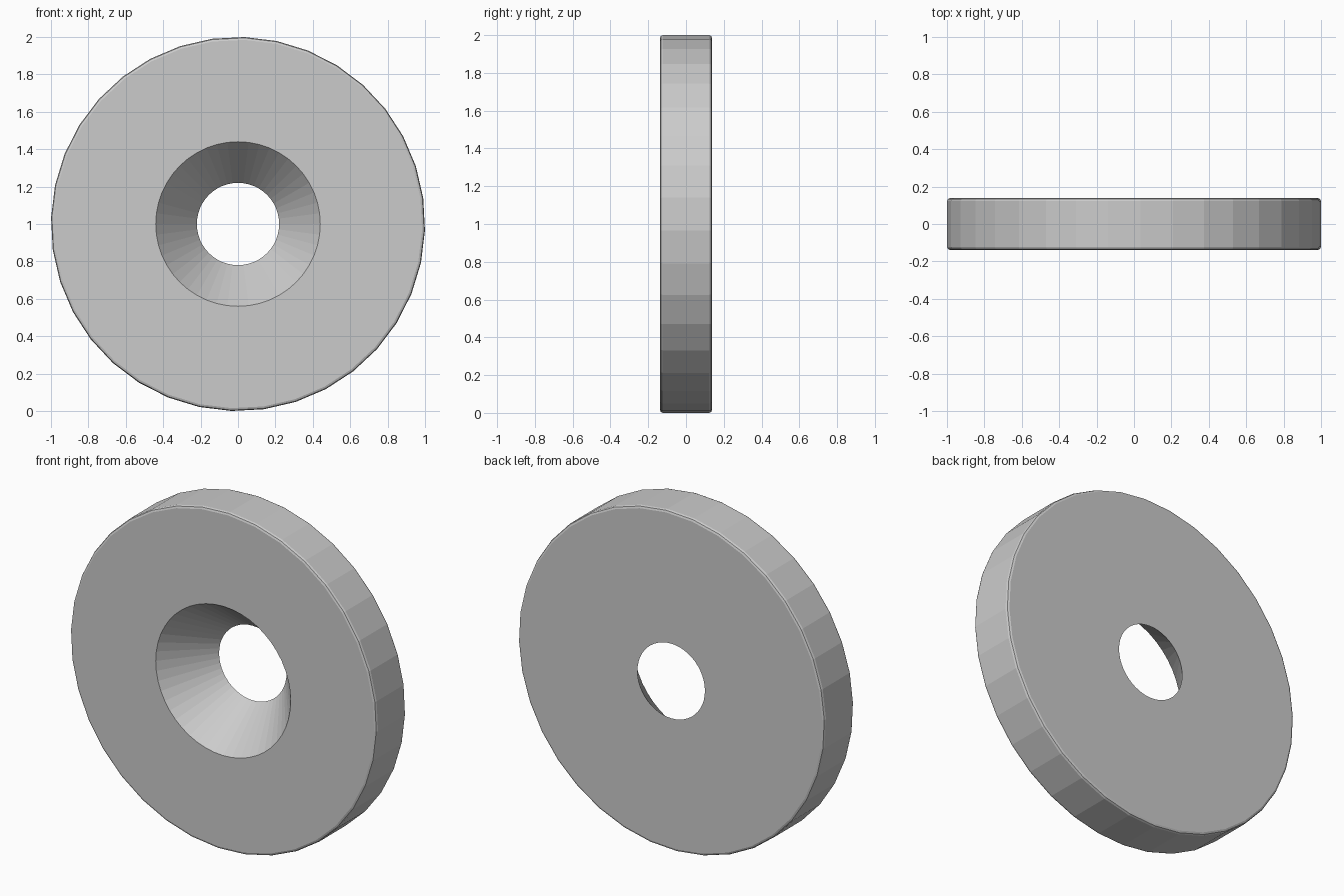
import bpy, bmesh
from math import radians
from mathutils import Matrix

if "Cube" in bpy.data.objects:
    bpy.data.objects.remove(bpy.data.objects["Cube"])

HALF = 0.138          # half the thickness of the disc
R_FRONT, R_BACK = 0.44, 0.22


def cone_object(name, sides, r_back, r_front, depth, spin=0, bevel=0):
    """Cone or cylinder lying along y, r_front facing -y, centred at z = 1."""
    bm = bmesh.new()
    bmesh.ops.create_cone(bm, cap_ends=True, segments=sides,
                          radius1=r_back, radius2=r_front, depth=depth)
    if bevel:
        rims = [e for e in bm.edges if abs(e.verts[0].co.z - e.verts[1].co.z) < 1e-5]
        bmesh.ops.bevel(bm, geom=rims, offset=bevel, segments=2,
                        profile=0.5, affect='EDGES')
    m = (Matrix.Translation((0, 0, 1)) @ Matrix.Rotation(radians(90), 4, 'X')
         @ Matrix.Rotation(radians(spin), 4, 'Z'))
    bm.transform(m)
    mesh = bpy.data.meshes.new(name)
    bm.to_mesh(mesh)
    bm.free()
    ob = bpy.data.objects.new(name, mesh)
    bpy.context.collection.objects.link(ob)
    return ob


# Faceted disc with softened rims
disc = cone_object("disc", 36, 1.0, 1.0, 2 * HALF, spin=8, bevel=0.015)

# Tapered hole: cutter overshoots both faces along the same slope
over = 0.05
step = (R_FRONT - R_BACK) / (2 * HALF) * over
cutter = cone_object("hole_cutter", 48, R_BACK - step, R_FRONT + step,
                     2 * (HALF + over))
cutter.hide_render = True
cutter.hide_set(True)

cut = disc.modifiers.new("tapered_hole", 'BOOLEAN')
cut.operation = 'DIFFERENCE'
cut.solver = 'EXACT'
cut.object = cutter
